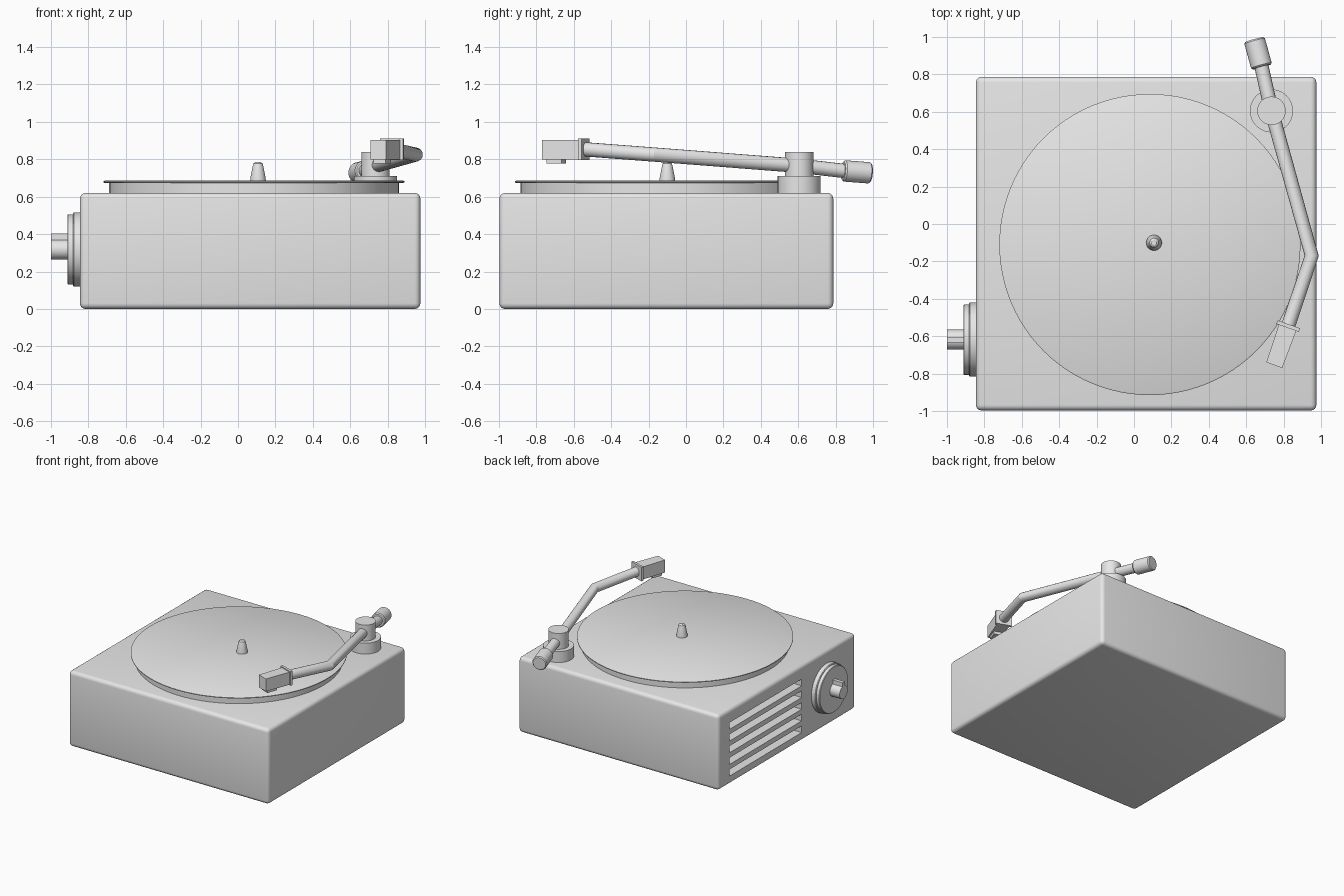
import bpy, bmesh, math
from mathutils import Vector, Matrix

if "Cube" in bpy.data.objects:
    bpy.data.objects.remove(bpy.data.objects["Cube"])

grey = bpy.data.materials.new("plain grey")
grey.diffuse_color = (0.8, 0.8, 0.8, 1)
grey.use_nodes = True
grey.node_tree.nodes["Principled BSDF"].inputs["Base Color"].default_value = grey.diffuse_color


def finish(ob, name, angle=30):
    ob.name = name
    ob.data.materials.clear()
    ob.data.materials.append(grey)
    bpy.ops.object.select_all(action='DESELECT')
    ob.select_set(True)
    bpy.context.view_layer.objects.active = ob
    bpy.ops.object.shade_smooth_by_angle(angle=math.radians(angle))
    return ob


def mesh_object(name, bm):
    bmesh.ops.recalc_face_normals(bm, faces=bm.faces)
    me = bpy.data.meshes.new(name)
    bm.to_mesh(me)
    bm.free()
    ob = bpy.data.objects.new(name, me)
    bpy.context.collection.objects.link(ob)
    return ob


def add_box(bm, lo, hi):
    lo, hi = Vector(lo), Vector(hi)
    m = Matrix.Translation((lo + hi) / 2) @ Matrix.Diagonal((*(hi - lo), 1))
    return bmesh.ops.create_cube(bm, size=1, matrix=m)["verts"]


def lathe(name, origin, axis, profile, n=64):
    """Closed turned part: profile is (radius, distance along axis) pairs."""
    bm = bmesh.new()
    turn = Vector(axis).to_track_quat('Z', 'Y')
    rings = []
    for r, h in profile:
        rings.append([bm.verts.new(Vector(origin) + turn @ Vector(
            (r * math.cos(2 * math.pi * i / n), r * math.sin(2 * math.pi * i / n), h)))
            for i in range(n)])
    for a, b in zip(rings, rings[1:]):
        for i in range(n):
            bm.faces.new((a[i], a[(i + 1) % n], b[(i + 1) % n], b[i]))
    bm.faces.new(rings[0])
    bm.faces.new(rings[-1])
    return finish(mesh_object(name, bm), name)


def apply_modifiers(ob):
    bpy.context.view_layer.objects.active = ob
    for m in list(ob.modifiers):
        bpy.ops.object.modifier_apply(modifier=m.name)


# Cabinet with rounded edges
bm = bmesh.new()
add_box(bm, (-0.845, -0.997, 0), (0.975, 0.787, 0.62))
bmesh.ops.bevel(bm, geom=bm.edges[:], offset=0.03, segments=4, profile=0.5, affect='EDGES')
cabinet = mesh_object("cabinet", bm)

# Five vent slots cut into the left side
bm = bmesh.new()
for i in range(5):
    z = 0.07 + 0.096 * i
    add_box(bm, (-1.0, -0.295, z), (-0.72, 0.64, z + 0.055))
cutter = mesh_object("vent_cutter", bm)
cutter.hide_render = True
cut = cabinet.modifiers.new("vents", 'BOOLEAN')
cut.object = cutter
cut.operation = 'DIFFERENCE'
cut.solver = 'EXACT'
apply_modifiers(cabinet)
bpy.data.objects.remove(cutter)
finish(cabinet, "cabinet")

# Platter, record and spindle
lathe("platter", (0.085, -0.11, 0), (0, 0, 1), [(0.775, 0.61), (0.775, 0.676)], 96)
lathe("record", (0.085, -0.11, 0), (0, 0, 1),
      [(0.797, 0.673), (0.805, 0.676), (0.805, 0.682), (0.797, 0.686)], 96)
lathe("spindle", (0.107, -0.1, 0), (0, 0, 1),
      [(0.042, 0.68), (0.041, 0.70), (0.028, 0.765), (0.024, 0.778), (0.014, 0.785)], 32)

# Tonearm pivot
lathe("arm_base", (0.735, 0.605, 0), (0, 0, 1), [(0.115, 0.61), (0.115, 0.71)])
lathe("arm_post", (0.735, 0.605, 0), (0, 0, 1), [(0.076, 0.70), (0.076, 0.84)])

# Bent tonearm tube
curve = bpy.data.curves.new("tonearm", 'CURVE')
curve.dimensions = '3D'
curve.bevel_depth = 0.038
curve.bevel_resolution = 6
curve.use_fill_caps = True
path = [(0.68, 0.85, 0.737), (0.735, 0.605, 0.765), (0.95, -0.17, 0.825), (0.826, -0.54, 0.853)]
spline = curve.splines.new('POLY')
spline.points.add(len(path) - 1)
for p, co in zip(spline.points, path):
    p.co = (*co, 1)
arm = bpy.data.objects.new("tonearm", curve)
bpy.context.collection.objects.link(arm)
bpy.ops.object.select_all(action='DESELECT')
arm.select_set(True)
bpy.context.view_layer.objects.active = arm
bpy.ops.object.convert(target='MESH')
finish(bpy.context.object, "tonearm", 25)

# Counterweight on the tail of the arm
lathe("counterweight", (0.683, 0.84, 0.738), (-0.04, 0.145, -0.011),
      [(0.05, 0), (0.057, 0.008), (0.057, 0.143), (0.05, 0.151)], 40)

# Headshell, flange and cartridge, laid out along local -y then swung to the arm
swing = Matrix.Translation((0.826, -0.54, 0)) @ Matrix.Rotation(math.radians(-19.5), 4, 'Z')
for name, lo, hi, taper in [
        ("headshell", (-0.05, -0.228, 0.80), (0.05, 0, 0.903), 0.9),
        ("headshell_flange", (-0.064, -0.016, 0.797), (0.064, 0.004, 0.912), 1),
        ("cartridge", (-0.034, -0.205, 0.777), (0.034, -0.12, 0.81), 1)]:
    bm = bmesh.new()
    for v in add_box(bm, lo, hi):
        if v.co.y < -0.1:
            v.co.x *= taper
    bm.transform(swing)
    finish(mesh_object(name, bm), name)

# Side control dial: stepped disc, shaft and pointer rib
lathe("dial_disc", (-0.84, -0.618, 0.318), (-1, 0, 0),
      [(0.198, 0), (0.198, 0.038), (0.194, 0.043), (0.188, 0.043),
       (0.188, 0.068), (0.184, 0.072)])
lathe("dial_knob", (-0.90, -0.618, 0.318), (-1, 0, 0), [(0.053, 0), (0.053, 0.1)], 40)
bm = bmesh.new()
add_box(bm, (-1.0, -0.633, 0.32), (-0.90, -0.603, 0.402))
finish(mesh_object("dial_pointer", bm), "dial_pointer")
